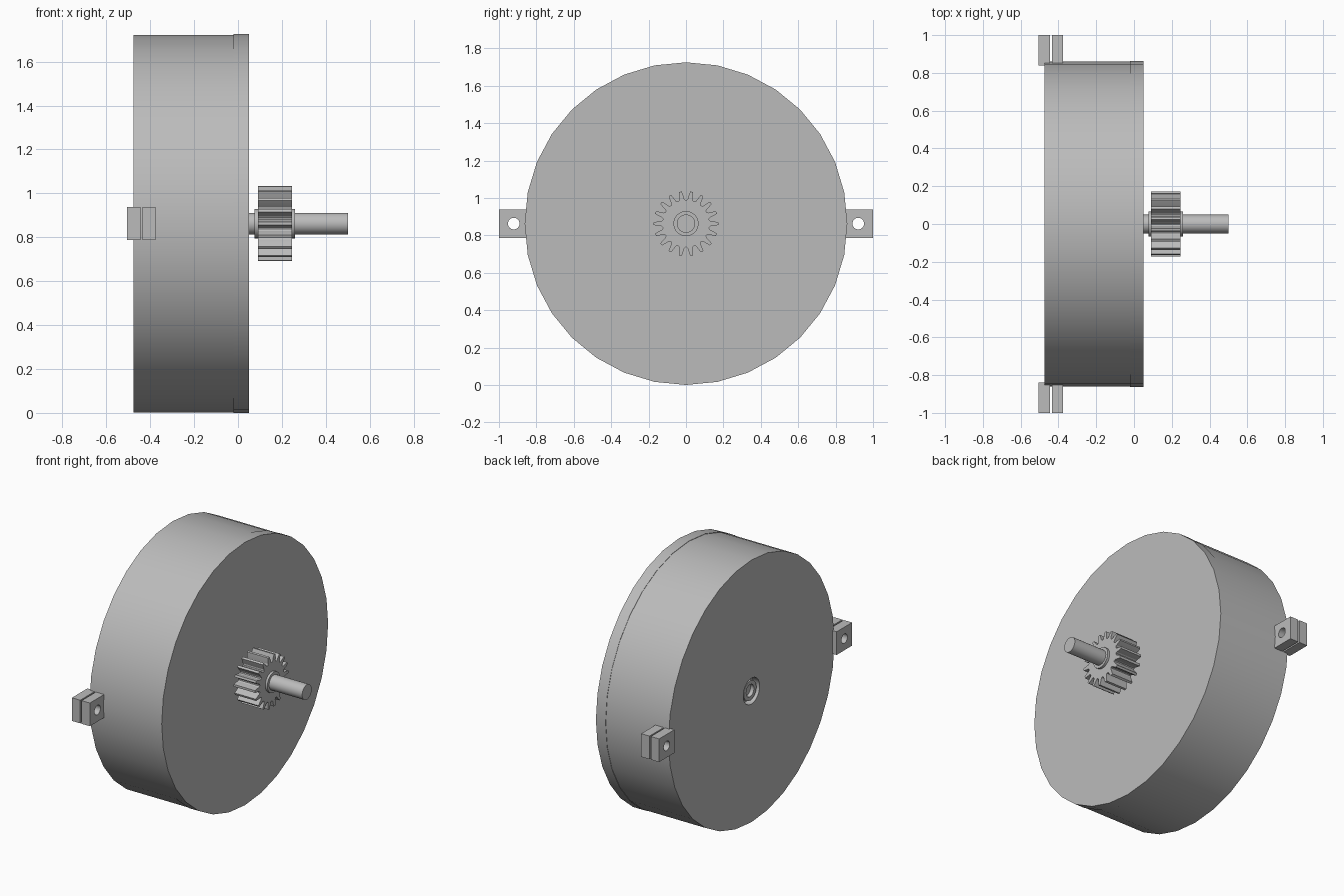
import bpy, bmesh
from math import sin, cos, pi, radians

cube = bpy.data.objects.get("Cube")
if cube:
    bpy.data.objects.remove(cube, do_unlink=True)

AXIS_Z = 0.8625

grey = bpy.data.materials.new("plain_grey")
grey.use_nodes = True
GREY = (0.5, 0.5, 0.5, 1)
grey.diffuse_color = GREY
grey.node_tree.nodes["Principled BSDF"].inputs["Base Color"].default_value = GREY


def finish(name, bm):
    bmesh.ops.recalc_face_normals(bm, faces=bm.faces)
    mesh = bpy.data.meshes.new(name)
    bm.to_mesh(mesh)
    bm.free()
    mesh.materials.append(grey)
    obj = bpy.data.objects.new(name, mesh)
    bpy.context.collection.objects.link(obj)
    bpy.ops.object.select_all(action='DESELECT')
    obj.select_set(True)
    bpy.context.view_layer.objects.active = obj
    bpy.ops.object.shade_smooth_by_angle(angle=radians(25))
    return obj


def lathe(name, profile, sides):
    """Turn (x, radius) points around the axle line; the ends close on the axis."""
    bm = bmesh.new()
    verts = [bm.verts.new((x, 0, r)) for x, r in profile]
    edges = [bm.edges.new(pair) for pair in zip(verts, verts[1:])]
    bmesh.ops.spin(bm, geom=verts + edges, cent=(0, 0, 0), axis=(1, 0, 0),
                   angle=2 * pi, steps=sides, use_merge=True)
    bmesh.ops.remove_doubles(bm, verts=bm.verts, dist=0.0001)
    obj = finish(name, bm)
    obj.location.z = AXIS_Z
    return obj


def plate(name, loops, x0, x1):
    """Fill (y, z) outlines, inner ones being holes, and extrude along x."""
    bm = bmesh.new()
    edges = []
    for loop in loops:
        vs = [bm.verts.new((x0, y, z)) for y, z in loop]
        edges += [bm.edges.new((a, b)) for a, b in zip(vs, vs[1:] + vs[:1])]
    bmesh.ops.triangle_fill(bm, edges=edges, use_beauty=True)
    ext = bmesh.ops.extrude_face_region(bm, geom=bm.faces[:], use_keep_orig=True)
    moved = [g for g in ext["geom"] if isinstance(g, bmesh.types.BMVert)]
    bmesh.ops.translate(bm, verts=moved, vec=(x1 - x0, 0, 0))
    obj = finish(name, bm)
    obj.location.z = AXIS_Z
    return obj


def polar(r, a):
    return (r * cos(a), r * sin(a))


# Drum housing with a round recess at the back, and its front cover
lathe("drum_housing", [(-0.43, 0), (-0.43, 0.085), (-0.475, 0.085),
                       (-0.475, 0.86), (-0.02, 0.86), (-0.02, 0)], 32)
lathe("drum_cover", [(-0.02, 0), (-0.02, 0.8625), (0.05, 0.8625), (0.05, 0)], 32)

# Axle with its rear end seated in the recess, and the gear collar
lathe("axle_rear_end", [(-0.44, 0), (-0.44, 0.04), (-0.465, 0.04), (-0.465, 0.065),
                        (-0.43, 0.065), (-0.43, 0)], 32)
lathe("axle", [(0.04, 0), (0.04, 0.049), (0.5, 0.049), (0.5, 0)], 32)
lathe("gear_collar", [(0.076, 0), (0.076, 0.067), (0.26, 0.067), (0.26, 0)], 32)

# Spur gear: each tooth as (fraction of pitch, radius)
TEETH = 18
TOOTH = [(-0.42, 0.126), (-0.28, 0.134), (-0.23, 0.148), (-0.12, 0.173),
         (0.12, 0.173), (0.23, 0.148), (0.28, 0.134), (0.42, 0.126)]
outline = [polar(r, (i + f) * 2 * pi / TEETH) for i in range(TEETH) for f, r in TOOTH]
plate("spur_gear", [outline], 0.09, 0.245)

# Pairs of drilled mounting lugs on both sides of the drum
for side, place in ((-1, "front"), (1, "back")):
    box = [(side * y, z) for y, z in
           ((0.84, -0.076), (1, -0.076), (1, 0.076), (0.84, 0.076))]
    hole = [(side * 0.921 + y, z) for y, z in
            (polar(0.031, k * 2 * pi / 24) for k in range(24))]
    for x0, end in ((-0.505, "outer"), (-0.435, "inner")):
        plate(f"{place}_{end}_lug", [box, hole], x0, x0 + 0.06)
